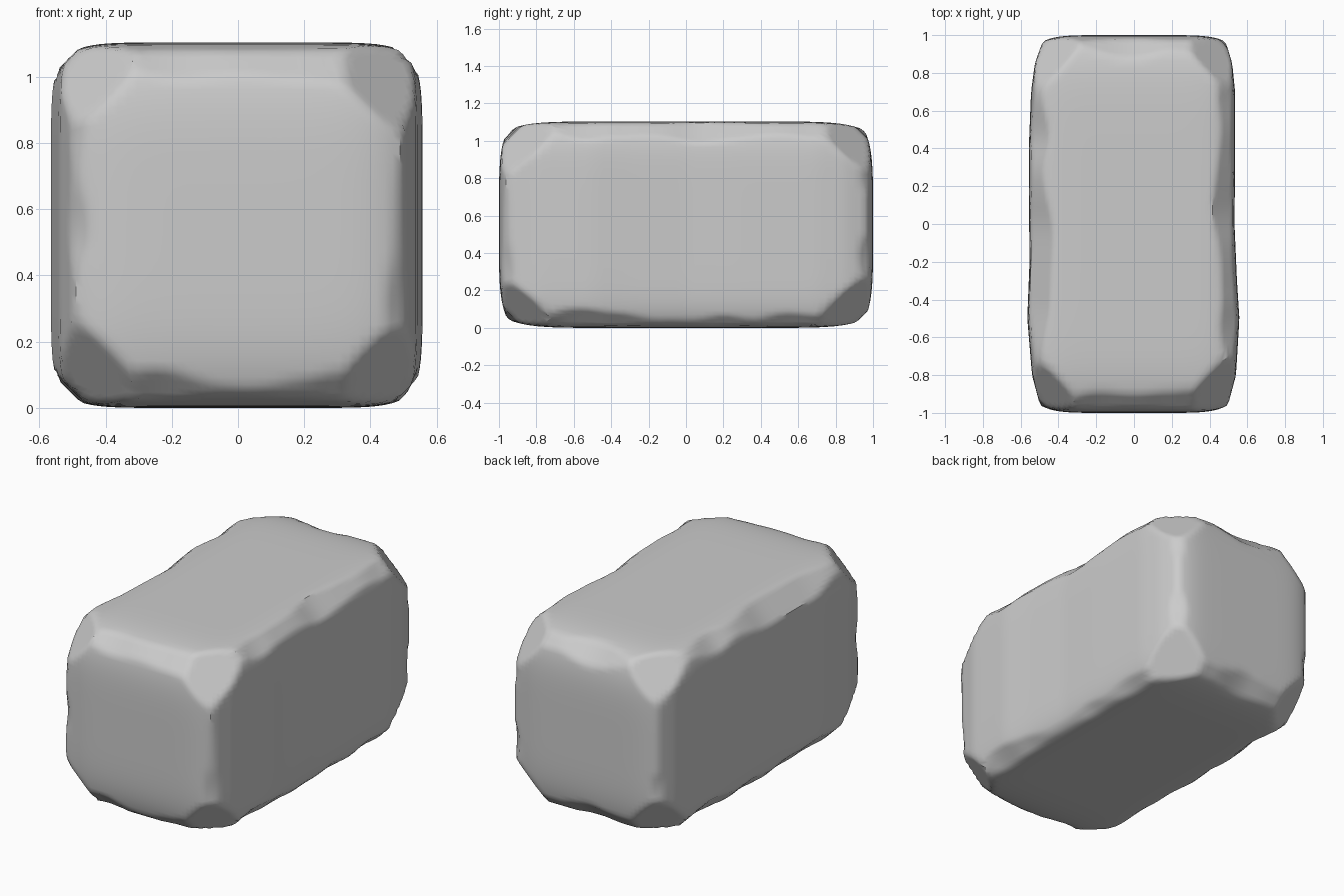
import bpy, bmesh
from mathutils import Vector, noise

if "Cube" in bpy.data.objects:
    bpy.data.objects.remove(bpy.data.objects["Cube"])

HALF = Vector((0.565, 1.0, 0.555))   # half size of the stone block

# plan outline of the two long sides: (y, x)
RIGHT = [(-1, .47), (-.95, .5), (-.8, .54), (-.5, .558), (-.3, .545), (0, .532),
         (.3, .535), (.7, .535), (.85, .52), (.95, .49), (1, .46)]
LEFT = [(-1, .47), (-.95, .5), (-.8, .54), (-.5, .565), (-.2, .553), (.2, .557),
        (.4, .557), (.7, .545), (.85, .525), (.95, .49), (1, .46)]


def along(profile, y):
    for (y0, x0), (y1, x1) in zip(profile, profile[1:]):
        if y <= y1:
            return x0 + (x1 - x0) * (y - y0) / (y1 - y0)
    return profile[-1][1]


def wobble(p, freq, shift):
    return noise.noise(p * freq + Vector((shift, shift * 1.7, shift * 0.6)))


def inside(p):
    """True within the worn stone: bulging faces, chipped edges, cut corners."""
    ux, uy, uz = (min(1, abs(p[i]) / HALF[i]) for i in range(3))
    side = along(RIGHT if p.x > 0 else LEFT, p.y)
    d = [HALF[i] - abs(p[i]) for i in range(3)]
    if abs(p.x) > side - 0.06 * uz ** 8:
        return False
    if d[1] < 0.10 * ux ** 7 + 0.07 * uz ** 5:
        return False
    if d[2] < 0.003 + 0.08 * ux ** 9 + 0.07 * uy ** 9:
        return False
    sign = Vector([1 if c > 0 else -1 for c in p])
    for i, j in ((0, 1), (1, 2), (0, 2)):
        if d[i] + d[j] < 0.2:
            k = 3 - i - j
            q = Vector((sign.x * 2.3, sign.y * 3.1, sign.z * 2.7))
            q[k] = p[k]
            if d[i] + d[j] < 0.125 + 0.05 * wobble(q, 3.7, 7.3):
                return False
    return sum(d) > 0.38 + 0.04 * wobble(sign, 1.37, 5.2)


def weather(q):
    """Shrink a box point towards the middle until it lies on the stone."""
    full = Vector([q[i] * HALF[i] for i in range(3)])
    core = Vector([c * 0.55 for c in full])
    lo, hi = 0.0, 1.0
    for _ in range(14):
        mid = (lo + hi) / 2
        if inside(core.lerp(full, mid)):
            lo = mid
        else:
            hi = mid
    return core.lerp(full, lo) + Vector((0, 0, HALF.z))


# stone block
bm = bmesh.new()
bmesh.ops.create_cube(bm, size=2)
bmesh.ops.subdivide_edges(bm, edges=bm.edges[:], cuts=39, use_grid_fill=True)
for v in bm.verts:
    v.co = weather(v.co)
drop = min(v.co.z for v in bm.verts)
for v in bm.verts:
    v.co.z -= drop
bmesh.ops.recalc_face_normals(bm, faces=bm.faces[:])

mesh = bpy.data.meshes.new("stone_block")
bm.to_mesh(mesh)
bm.free()
block = bpy.data.objects.new("stone_block", mesh)
bpy.context.collection.objects.link(block)

stone = bpy.data.materials.new("stone grey")
stone.diffuse_color = (0.6, 0.6, 0.6, 1)
stone.use_nodes = True
stone.node_tree.nodes["Principled BSDF"].inputs["Base Color"].default_value = stone.diffuse_color
mesh.materials.append(stone)

bpy.context.view_layer.objects.active = block
block.select_set(True)
bpy.ops.object.shade_smooth_by_angle(angle=0.6)
